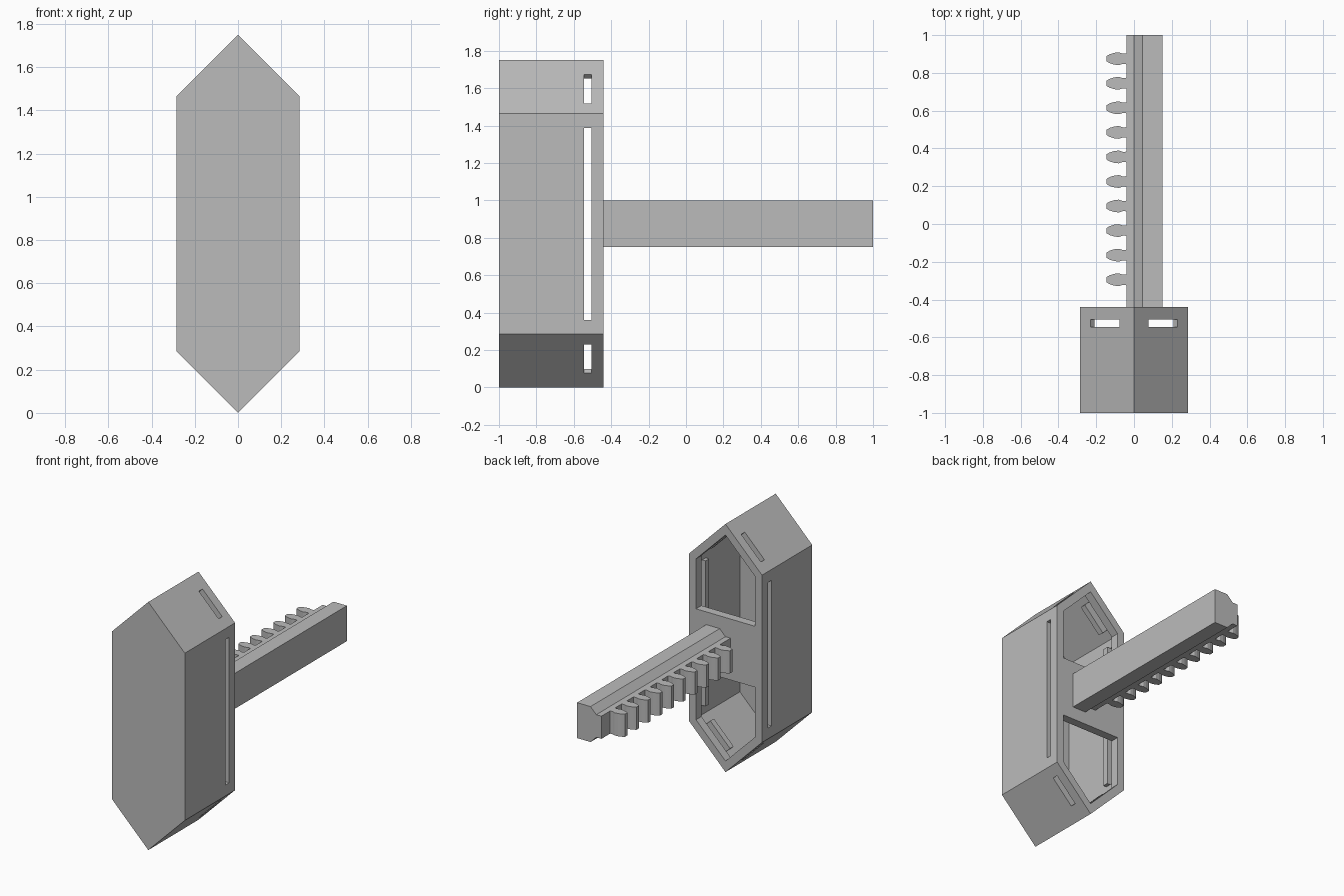
import bpy, bmesh
from mathutils import Vector

if "Cube" in bpy.data.objects:
    bpy.data.objects.remove(bpy.data.objects["Cube"])

grey = bpy.data.materials.new("plain_grey")
grey.diffuse_color = (0.5, 0.5, 0.5, 1)
grey.use_nodes = True
grey.node_tree.nodes["Principled BSDF"].inputs["Base Color"].default_value = grey.diffuse_color
MID = 0.875   # height of the housing's symmetry plane


def prism(name, pts, lo, hi, along="y"):
    """Extrude a closed outline: (x, z) points along y, or (x, y) points along z."""
    bm = bmesh.new()
    place = (lambda a, b, t: (a, t, b)) if along == "y" else (lambda a, b, t: (a, b, t))
    face = bm.faces.new([bm.verts.new(place(a, b, lo)) for a, b in pts])
    new = bmesh.ops.extrude_face_region(bm, geom=[face])["geom"]
    shift = Vector(place(0, 0, hi - lo))
    bmesh.ops.translate(bm, vec=shift, verts=[v for v in new if isinstance(v, bmesh.types.BMVert)])
    bmesh.ops.recalc_face_normals(bm, faces=bm.faces)
    mesh = bpy.data.meshes.new(name)
    bm.to_mesh(mesh)
    bm.free()
    mesh.materials.append(grey)
    ob = bpy.data.objects.new(name, mesh)
    bpy.context.collection.objects.link(ob)
    return ob


def hexagon(d):
    """Housing outline moved inward by d."""
    w, c, a = 0.285 - d, 0.59 - 0.414 * d, 0.875 - 1.414 * d
    return [(w, MID - c), (w, MID + c), (0, MID + a), (-w, MID + c), (-w, MID - c), (0, MID - a)]


def cut(target, cutter):
    cutter.hide_render = True
    mod = target.modifiers.new("cut", "BOOLEAN")
    mod.operation, mod.solver, mod.object = "DIFFERENCE", "EXACT", cutter
    bpy.context.view_layer.objects.active = target
    bpy.ops.object.modifier_apply(modifier=mod.name)
    bpy.data.objects.remove(cutter)


# Hollow hexagonal housing with two rear windows
housing = prism("housing", hexagon(0), -1, -0.44)
cut(housing, prism("cavity_cutter", hexagon(0.03), -0.965, -0.5))
inner = hexagon(0.055)
for s in (1, -1):
    w, c, a = inner[1][0], inner[1][1] - MID, inner[2][1] - MID
    window = [(w, 0.215), (w, c), (0, a), (-w, c), (-w, 0.215)]
    cut(housing, prism("window_cutter", [(x, MID + s * z) for x, z in window], -0.55, -0.4))

# Slot through each wall, with an inner retaining ridge in front of it
for i in range(6):
    p, q = Vector(inner[i]), Vector(inner[(i + 1) % 6])
    t = (q - p).normalized()
    n = Vector((t.y, -t.x))
    if n.dot((p + q) / 2 - Vector((0, MID))) < 0:
        n = -n
    p, q = p + t * 0.054, q - t * 0.054
    cut(housing, prism("slot_cutter", [p + n * 0.01, q + n * 0.01, q + n * 0.08, p + n * 0.08], -0.545, -0.505))
    prism("retaining_ridge", [p, q, q + n * 0.027, p + n * 0.027], -0.585, -0.545)

# Rack bar with bevelled toothed side
prism("rack_bar", [(0.15, 0.75), (0.15, 1), (0.045, 1), (0, 0.955),
                   (-0.04, 0.955), (-0.04, 0.795), (0, 0.795), (0.045, 0.75)], -0.442, 1)

# Ten rounded gear teeth
half = [(-0.035, 0.033), (-0.045, 0.027), (-0.06, 0.027), (-0.08, 0.034),
        (-0.105, 0.031), (-0.128, 0.024), (-0.145, 0.014)]
for k in range(10):
    y = -0.295 + 0.13 * k
    outline = [(x, y + h) for x, h in half] + [(x, y - h) for x, h in reversed(half)]
    prism("rack_tooth", outline, 0.795, 0.955, "z")
